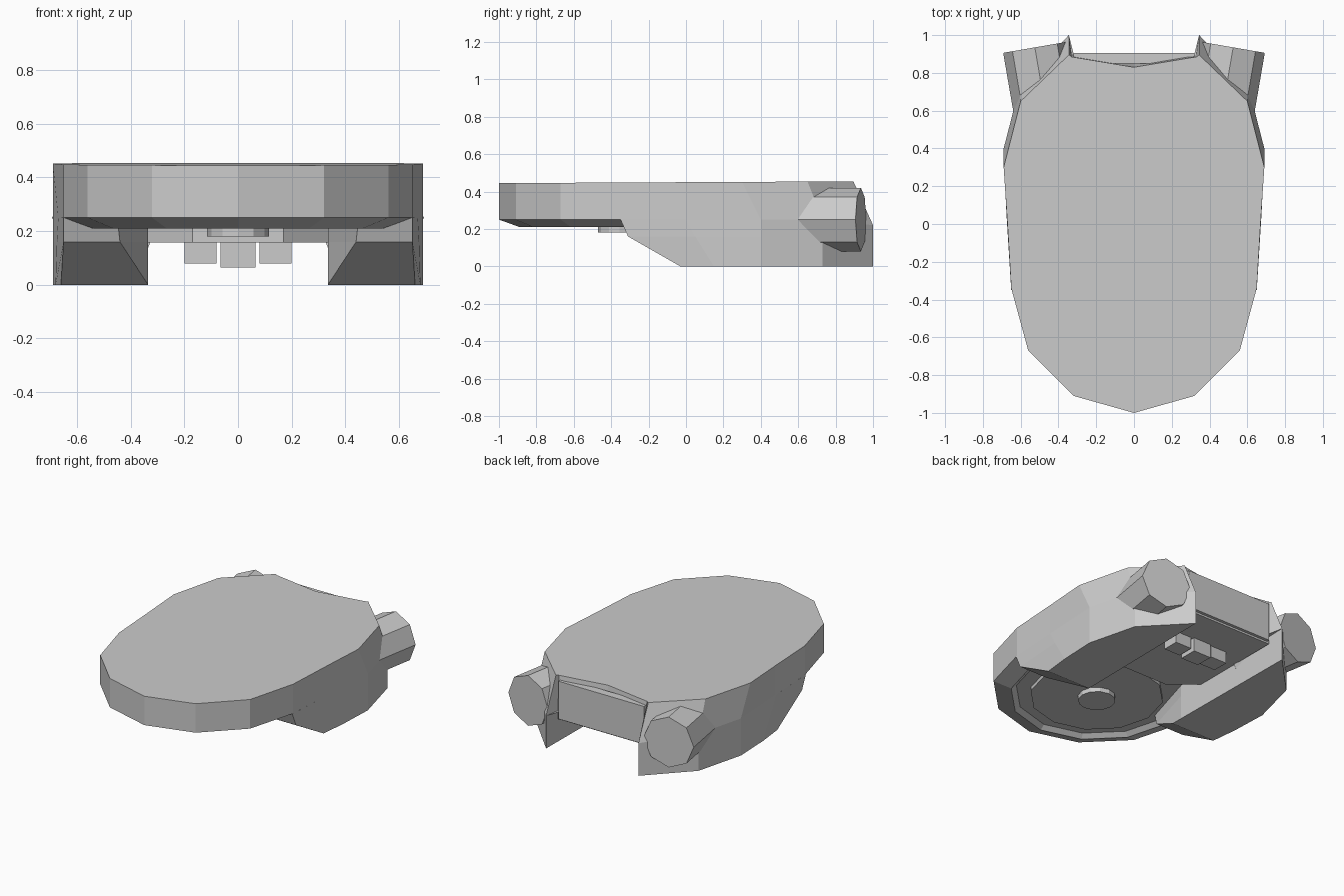
import bpy, bmesh, math
from mathutils import Matrix, Vector

cube = bpy.data.objects.get("Cube")
if cube:
    bpy.data.objects.remove(cube)

grey = bpy.data.materials.new("plain_grey")
grey.use_nodes = True
grey.diffuse_color = (0.6, 0.6, 0.6, 1)
grey.node_tree.nodes["Principled BSDF"].inputs["Base Color"].default_value = (0.6, 0.6, 0.6, 1)


def finish(name, bm):
    bmesh.ops.recalc_face_normals(bm, faces=bm.faces)
    mesh = bpy.data.meshes.new(name)
    bm.to_mesh(mesh)
    bm.free()
    mesh.materials.append(grey)
    obj = bpy.data.objects.new(name, mesh)
    bpy.context.collection.objects.link(obj)
    return obj


def loft(name, rings):
    """Skin a closed solid through rings of equal point count."""
    bm = bmesh.new()
    rows = [[bm.verts.new(p) for p in ring] for ring in rings]
    n = len(rows[0])
    for a, b in zip(rows, rows[1:]):
        for i in range(n):
            j = (i + 1) % n
            bm.faces.new((a[i], a[j], b[j], b[i]))
    bm.faces.new(rows[0])
    bm.faces.new(rows[-1])
    return finish(name, bm)


def box(name, x0, x1, y0, y1, z0, z1):
    corners = [(x0, y0), (x1, y0), (x1, y1), (x0, y1)]
    return loft(name, [[(x, y, z) for x, y in corners] for z in (z0, z1)])


def cylinder(name, sides, radius, depth, matrix):
    bm = bmesh.new()
    bmesh.ops.create_cone(bm, cap_ends=True, segments=sides, radius1=radius,
                          radius2=radius, depth=depth, matrix=matrix)
    return finish(name, bm)


def mirrored(half):
    """Close a half outline whose first and last points lie on x = 0."""
    return half + [(-x, y) for x, y in reversed(half[1:-1])]


# Main hull: flat deck, straight sides, chamfered underside with a recess
front = [(0, -1), (.32, -.91), (.56, -.67), (.65, -.34), (.67, 0)]
deck = mirrored(front + [(.69, .30), (.60, .65), (.345, .895), (.33, .885), (0, .83)])
waist = mirrored(front + [(.69, .40), (.605, .73), (.345, 1), (.33, .895), (0, .88)])


def shrink(outline, factor, z):
    return [(x * factor, -.35 + (y + .35) * factor, z) for x, y in outline]


loft("hull", [
    [(x, y, .45 + .005 * y) for x, y in deck],
    [(x, y, .22 if y > .8 else .25) for x, y in waist],
    shrink(waist, .83, .21),
    shrink(waist, .78, .235),
])

# Underside turntable and hub
cylinder("belly_disc", 12, .41, .06, Matrix.Translation((0, -.355, .24)))
cylinder("belly_hub", 12, .115, .06, Matrix.Translation((0, -.355, .21)))

# Belly plate between the pods
plate = [(-.17, .10), (.17, .10), (.335, .24), (.335, .885), (-.335, .885), (-.335, .24)]
loft("belly_plate", [[(x, y, z) for x, y in plate] for z in (.157, .30)])

# Equipment blocks under the belly
box("centre_block", -.065, .065, .53, .65, .065, .18)
for side, s in (("left", 1), ("right", -1)):
    a, b = sorted((s * .08, s * .20))
    box(side + "_block", a, b, .53, .64, .08, .17)

# Rear panel
box("rear_panel", -.32, .32, .85, .905, .17, .425)

# Side pods and angled thrusters
rear = [(.69, .40), (.605, .73), (.345, 1), (.335, .05)]
pod_rings = [
    ([(.65, -.35), (.67, 0)] + rear + [(.45, -.34)], .25),
    ([(.65, -.31), (.675, .05)] + rear + [(.44, -.31)], .16),
    ([(.66, -.03), (.68, .15)] + rear + [(.335, -.03)], 0),
]
for side, s in (("left", 1), ("right", -1)):
    loft(side + "_pod", [[(s * x, y, .22 if z > .2 and y > .8 else z) for x, y in pts]
                         for pts, z in pod_rings])
    axis = Vector((s * .17, .985, 0)).normalized()
    across = Vector((0, 0, 1)).cross(axis)
    turn = Matrix((Vector((0, 0, 1)), axis.cross(Vector((0, 0, 1))), axis)).transposed().to_4x4()
    end = Vector((s * .525, .935, .25))
    cylinder(side + "_thruster", 8, .17, .40, Matrix.Translation(end - axis * .20) @ turn)
